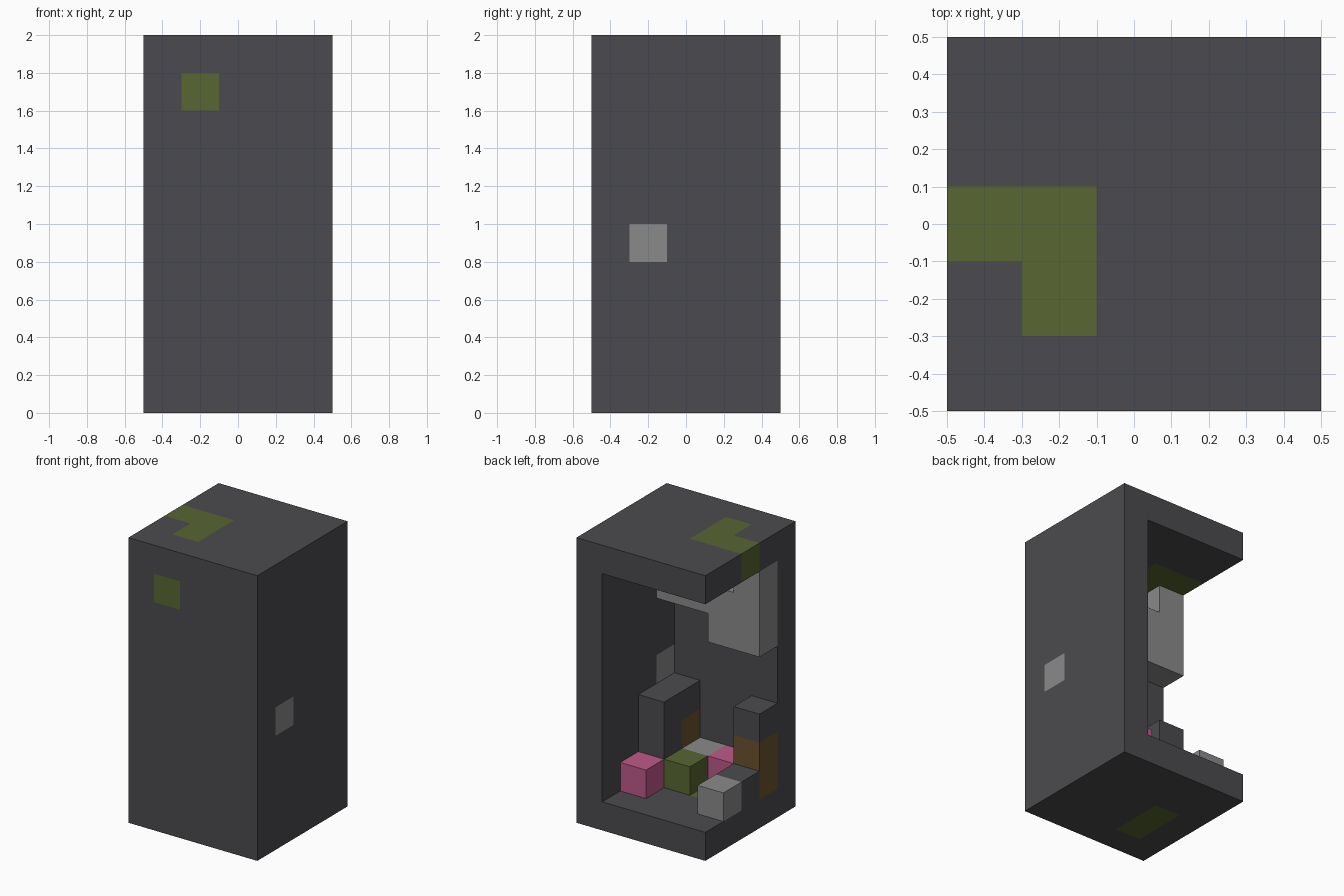
import bpy
import bmesh
import math
from itertools import product
from mathutils import Vector

if "Cube" in bpy.data.objects:
    bpy.data.objects.remove(bpy.data.objects["Cube"], do_unlink=True)

CELL = 0.2
ORIGIN = Vector((-0.5, -0.5, 0))


def linear(c):
    c /= 255
    return c / 12.92 if c <= 0.04045 else ((c + 0.055) / 1.055) ** 2.4


def make_material(name, *rgb):
    color = [linear(c) for c in rgb] + [1]
    mat = bpy.data.materials.new(name)
    mat.use_nodes = True
    mat.diffuse_color = color
    mat.node_tree.nodes["Principled BSDF"].inputs["Base Color"].default_value = color
    return mat


materials = {
    "charcoal": make_material("charcoal", 75, 74, 78),
    "moss": make_material("moss_green", 88, 102, 50),
    "grey": make_material("light_grey", 138, 138, 138),
    "pink": make_material("pink", 189, 88, 137),
    "brown": make_material("brown", 107, 81, 46),
}
slots = list(materials)
cells = {}  # grid cell -> (part, colour)


def block(part, color, x, y, z):
    """Fill a range of cells; each axis is one index or a (first, last) pair."""
    spans = [(a, a) if isinstance(a, int) else a for a in (x, y, z)]
    for cell in product(*(range(a, b + 1) for a, b in spans)):
        cells[cell] = (part, color)


# Room shell, open at the back and on the right
block("floor", "charcoal", (0, 4), (0, 4), 0)
block("roof", "charcoal", (0, 4), (0, 4), 9)
block("left_wall", "charcoal", 4, (0, 4), (1, 8))
block("front_wall", "charcoal", (0, 3), 0, (1, 8))

# Coloured cells set into the shell
block("floor", "moss", 1, (1, 2), 0)
block("roof", "moss", (0, 1), 2, 9)
block("roof", "moss", 1, 1, 9)
block("front_wall", "moss", 1, 0, 8)
block("left_wall", "grey", 4, 1, 4)

# Stepped cabinet hung on the front wall
block("wall_cabinet", "grey", 0, 1, (6, 8))
block("wall_cabinet", "grey", 1, 1, (6, 7))
block("wall_cabinet", "grey", (2, 3), 1, 7)

# Thick pillar in the inner corner, with a brown inlay
block("corner_pillar", "charcoal", 3, (1, 2), (1, 3))
block("corner_pillar", "brown", 3, 1, 2)

# Slim post at the open end
block("end_post", "brown", 0, 1, (1, 2))
block("end_post", "charcoal", 0, 1, 3)

# Loose blocks on the floor
block("back_pink_block", "pink", 3, 3, 1)
block("inner_pink_block", "pink", 1, 1, 1)
block("green_block", "moss", 2, 2, 1)
block("inner_grey_block", "grey", 2, 1, 1)
block("dark_block", "charcoal", 0, 2, 1)
block("end_grey_block", "grey", 0, 3, 1)


def build_part(part):
    """Skin a part with its exposed faces and merge flat areas of one colour."""
    bm = bmesh.new()
    for cell, (owner, color) in cells.items():
        if owner != part:
            continue
        center = Vector(cell) + Vector((0.5, 0.5, 0.5))
        for axis, sign in product(range(3), (-1, 1)):
            normal = Vector((0, 0, 0))
            normal[axis] = sign
            if tuple(int(c + n) for c, n in zip(cell, normal)) in cells:
                continue
            u = Vector((0, 0, 0))
            u[(axis + 1) % 3] = 0.5
            v = normal.cross(u)
            mid = center + normal / 2
            corners = (mid - u - v, mid + u - v, mid + u + v, mid - u + v)
            face = bm.faces.new([bm.verts.new(ORIGIN + c * CELL) for c in corners])
            face.material_index = slots.index(color)
    bmesh.ops.remove_doubles(bm, verts=bm.verts, dist=CELL / 100)
    bmesh.ops.dissolve_limit(bm, angle_limit=math.radians(1), verts=bm.verts,
                             edges=bm.edges, delimit={"MATERIAL"})
    mesh = bpy.data.meshes.new(part)
    bm.to_mesh(mesh)
    bm.free()
    for mat in materials.values():
        mesh.materials.append(mat)
    bpy.context.collection.objects.link(bpy.data.objects.new(part, mesh))


for part in dict.fromkeys(owner for owner, color in cells.values()):
    build_part(part)
